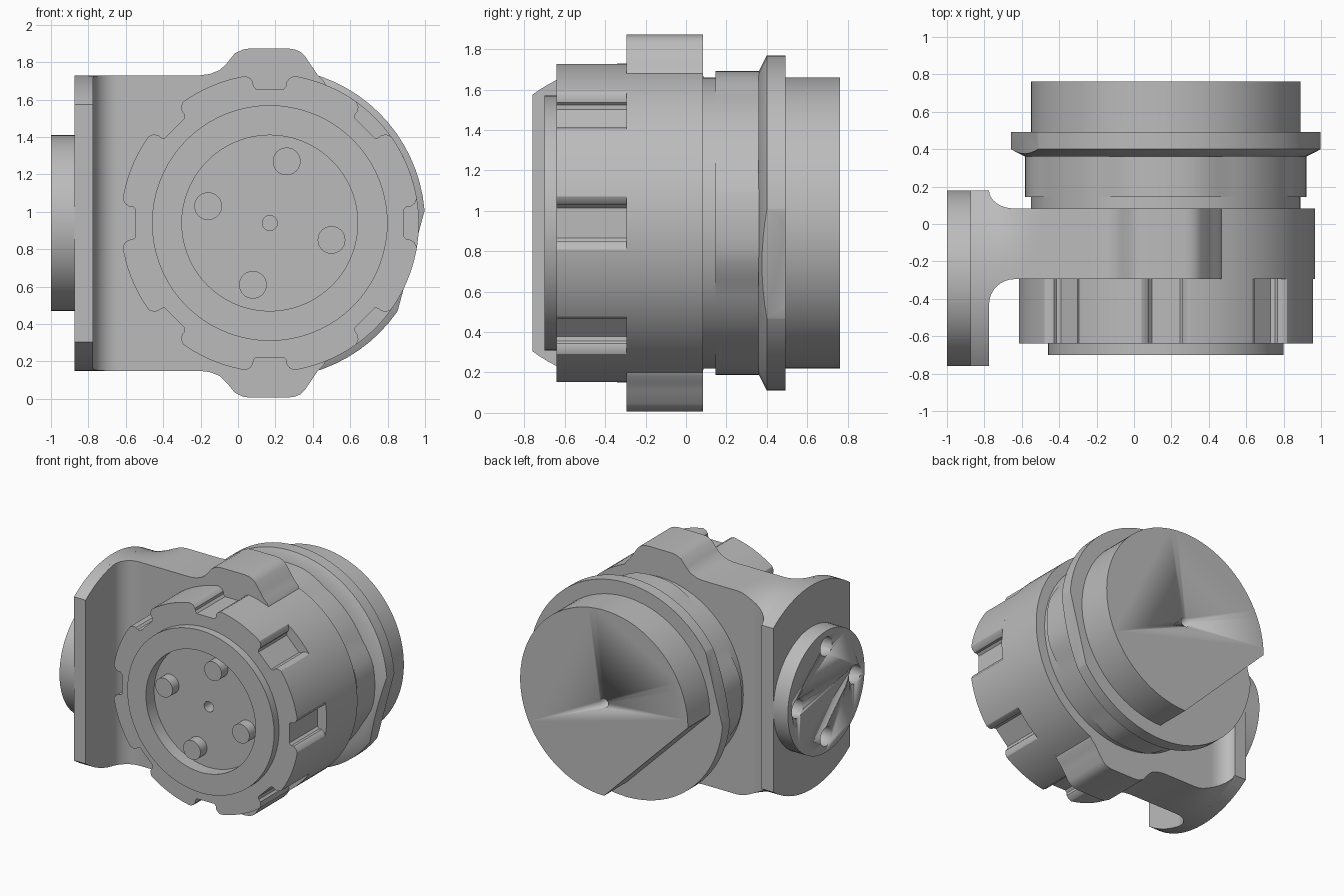
import bpy, bmesh, math
from mathutils import Vector

if "Cube" in bpy.data.objects:
    bpy.data.objects.remove(bpy.data.objects["Cube"])

CX, CZ = 0.17, 0.94          # main axis (runs along y)
PY = -0.29                   # centre of the side plate in y
grey = bpy.data.materials.new("plain_grey")
grey.diffuse_color = (0.5, 0.5, 0.5, 1)
grey.use_nodes = True
grey.node_tree.nodes["Principled BSDF"].inputs["Base Color"].default_value = grey.diffuse_color


def finish(bm, name, smooth=30):
    bmesh.ops.remove_doubles(bm, verts=bm.verts, dist=1e-5)
    bmesh.ops.recalc_face_normals(bm, faces=bm.faces)
    me = bpy.data.meshes.new(name)
    bm.to_mesh(me)
    bm.free()
    me.materials.append(grey)
    ob = bpy.data.objects.new(name, me)
    bpy.context.collection.objects.link(ob)
    bpy.ops.object.select_all(action='DESELECT')
    ob.select_set(True)
    bpy.context.view_layer.objects.active = ob
    bpy.ops.object.shade_smooth_by_angle(angle=math.radians(smooth))
    return ob


def arc(r, a0=0, a1=360, n=64, c=(CX, CZ), closed=False):
    k = n if closed else n - 1
    return [(c[0] + r * math.cos(math.radians(a0 + (a1 - a0) * i / k)),
             c[1] + r * math.sin(math.radians(a0 + (a1 - a0) * i / k))) for i in range(n)]


def circle(r, c=(CX, CZ), n=64):
    return arc(r, 0, 360, n, c, True)


def prism(name, pts, a, b, axis='y'):
    bm = bmesh.new()
    put = (lambda p, t: (p[0], t, p[1])) if axis == 'y' else (lambda p, t: (t, p[0], p[1]))
    lo = [bm.verts.new(put(p, a)) for p in pts]
    hi = [bm.verts.new(put(p, b)) for p in pts]
    bm.faces.new(lo)
    bm.faces.new(hi)
    for i in range(len(pts)):
        j = (i + 1) % len(pts)
        bm.faces.new((lo[i], lo[j], hi[j], hi[i]))
    return finish(bm, name)


def lathe_bm(profile, n=72):
    # profile of (radius, y) turned around the main axis
    bm = bmesh.new()
    vs = [bm.verts.new((CX + r, y, CZ)) for r, y in profile]
    es = [bm.edges.new((vs[i], vs[i + 1])) for i in range(len(vs) - 1)]
    bmesh.ops.spin(bm, geom=vs + es, cent=(CX, 0, CZ), axis=(0, 1, 0),
                   angle=2 * math.pi, steps=n, use_merge=True)
    bmesh.ops.remove_doubles(bm, verts=bm.verts, dist=1e-5)
    return bm


def drill(ob, cutters):
    for cut in cutters:
        cut.hide_render = True
        m = ob.modifiers.new("hole", 'BOOLEAN')
        m.operation, m.solver, m.object = 'DIFFERENCE', 'EXACT', cut
        bpy.context.view_layer.objects.active = ob
        bpy.ops.object.modifier_apply(modifier=m.name)
        bpy.data.objects.remove(cut)


# Front insert: raised rim, recessed floor, centre hole
finish(lathe_bm([(0, -.5), (.04, -.5), (.04, -.60), (.47, -.60), (.47, -.70),
                 (.63, -.70), (.63, -.45), (0, -.45)]), "front_insert")

# Four contact pins
for i in range(4):
    a = math.radians(74.7 + 90 * i)
    c = (CX + .342 * math.cos(a), CZ + .342 * math.sin(a))
    prism("contact_pin_%d" % i, circle(.074, c, 32), -.68, -.58)

# Grip ring with eight notches
notch = [(-.13, .786), (-.105, .775), (-.09, .755), (-.09, .735), (-.075, .718)]
notch += [(-t, r) for t, r in reversed(notch)]
ring = []
for k in range(8):
    a = math.radians(45 * k)
    for t, r in notch:
        ring.append((r * math.cos(a) - t * math.sin(a), r * math.sin(a) + t * math.cos(a)))
    ring += arc(.797, 45 * k + 11, 45 * k + 34, 8, (0, 0))
bm = bmesh.new()
rows = []
for x, z in ring:
    d = math.hypot(x, z)
    rows.append([bm.verts.new((CX + x * s, y, CZ + z * s))
                 for s, y in ((.6 / d, -.64), (1, -.64), (1, -.29), (.6 / d, -.29))])
for i in range(len(rows)):
    p, q = rows[i], rows[(i + 1) % len(rows)]
    for j in range(4):
        bm.faces.new((p[j], p[(j + 1) % 4], q[(j + 1) % 4], q[j]))
finish(bm, "grip_ring")

# Main body: round on the right, lugs above and below, straight on the left
lug = [(.288, .76), (.257, .79), (.23, .83), (.187, .893), (.165, .915), (.134, .928), (.1, .933),
       (-.11, .933), (-.144, .928), (-.187, .907), (-.23, .854), (-.267, .818),
       (-.32, .797), (-.374, .79), (-.67, .79)]
half = [(CX + x, CZ + z) for x, z in lug]
body = arc(.797, -68, 68, 40) + half + [(x, 2 * CZ - z) for x, z in reversed(half)]
prism("main_body", body, -.295, .083)

# Side arm: blends from the flat-topped body into the round plate
R = .79
bm = bmesh.new()
rows = []
xs = [-.80] + [-.775 + .135 * (1 - math.cos(math.pi / 2 * i / 8)) for i in range(9)] \
     + [-.64 + .035 * i for i in range(1, 5)]
for x in xs:
    u = min(max((x + .775) / .135, 0), 1)
    f = 1 - math.sqrt(1 - (1 - u) ** 2)
    y0, y1 = -.295 - .135 * f, .083 + .097 * f
    w = min(max((x + .775) / .275, 0), 1)
    w = w * w * (3 - 2 * w)
    top, bot = [], []
    for j in range(13):
        y = y0 + (y1 - y0) * j / 12
        h = (1 - w) * math.sqrt(R * R - (y - PY) ** 2) + w * R
        top.append(bm.verts.new((x, y, CZ + h)))
        bot.append(bm.verts.new((x, y, CZ - h)))
    rows.append(top + bot[::-1])
for p, q in zip(rows, rows[1:]):
    for j in range(len(p)):
        k = (j + 1) % len(p)
        bm.faces.new((p[j], p[k], q[k], q[j]))
bm.faces.new(rows[0])
bm.faces.new(rows[-1])
finish(bm, "side_arm", 40)

# Side plate: disc trimmed straight at front and back
t = math.degrees(math.acos(.47 / R))
prism("side_plate", arc(R, t, 180 - t, 24, (PY, CZ)) + arc(R, 180 + t, 360 - t, 24, (PY, CZ)),
      -.875, -.775, 'x')

# Round boss on the plate with four blind holes
boss = prism("side_boss", circle(.47, (PY, CZ)), -1.0, -.87, 'x')
drill(boss, [prism("cutter", circle(.072, (PY + dy, CZ + dz), 32), -1.1, -.885, 'x')
             for dy, dz in ((.35, 0), (-.35, 0), (0, .35), (0, -.35))])

# Neck behind the body, then four slightly raised pads
prism("neck", circle(.72), .07, .16)
pads = []
for i in range(96):
    off = abs((i * 3.75 + 45) % 90 - 45)
    r = .752 - .032 * min(max((off - 13) / 14, 0), 1)
    a = math.radians(i * 3.75)
    pads.append((CX + r * math.cos(a), CZ + r * math.sin(a)))
prism("neck_pads", pads, .145, .37)

# Rear flange with sloped front and two parallel flats
bm = lathe_bm([(0, .36), (.75, .36), (.83, .40), (.83, .492), (0, .492)])
for deg in (-15, 165):
    n = Vector((math.cos(math.radians(deg)), 0, math.sin(math.radians(deg))))
    res = bmesh.ops.bisect_plane(bm, geom=bm.verts[:] + bm.edges[:] + bm.faces[:],
                                 plane_co=Vector((CX, 0, CZ)) + n * .782,
                                 plane_no=n, clear_outer=True)
    bmesh.ops.holes_fill(bm, edges=[e for e in bm.edges if e.is_boundary], sides=0)
finish(bm, "rear_flange")

# Rear drum with one quarter cut off straight, and a centre hole
drum = prism("rear_drum", arc(.72, -90, 180, 60), .48, .762)
drill(drum, [prism("cutter", circle(.036, n=24), .6, .9)])
